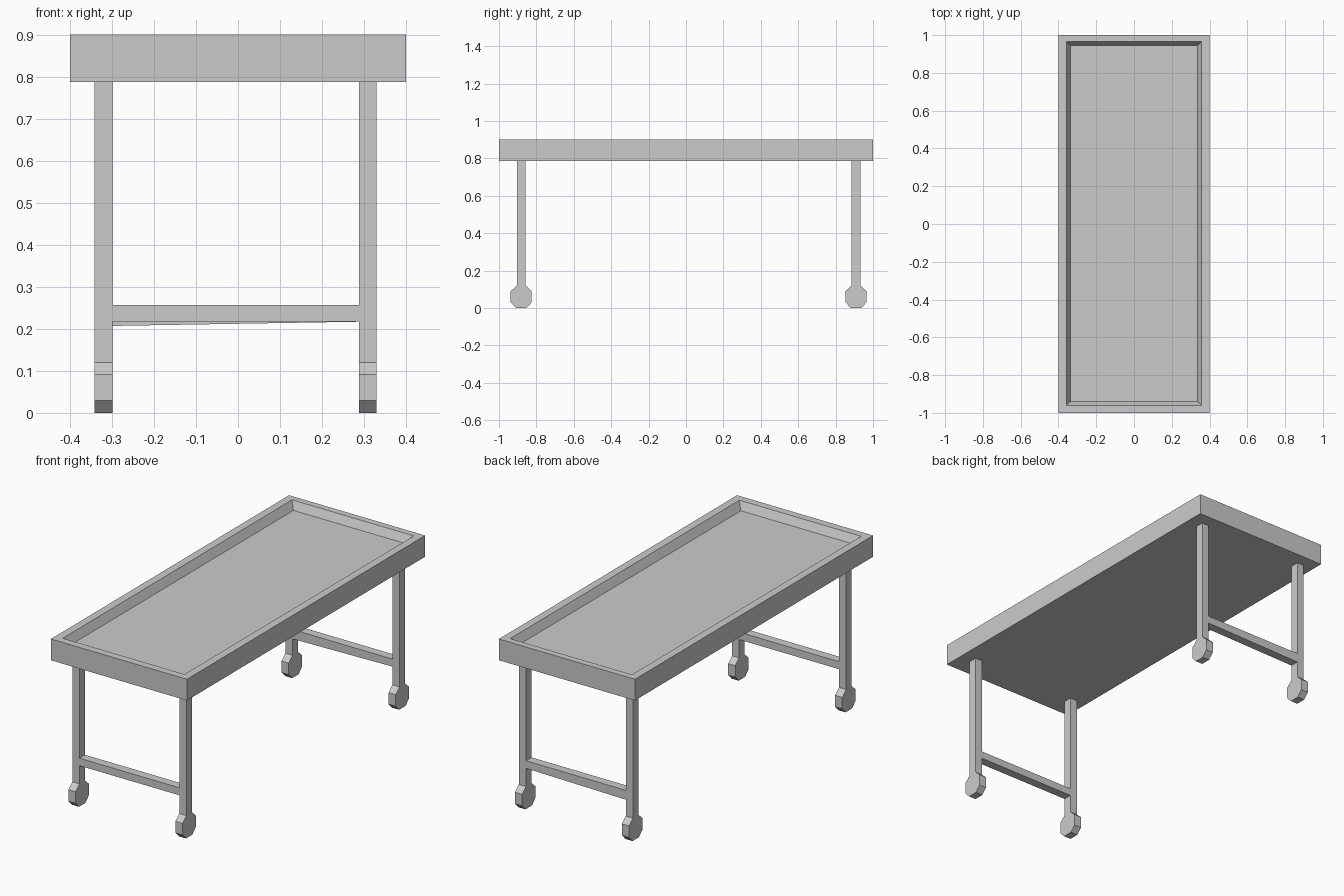
import bpy, bmesh

if "Cube" in bpy.data.objects:
    bpy.data.objects.remove(bpy.data.objects["Cube"])


def make_object(name, bm):
    bmesh.ops.recalc_face_normals(bm, faces=bm.faces)
    mesh = bpy.data.meshes.new(name)
    bm.to_mesh(mesh)
    bm.free()
    obj = bpy.data.objects.new(name, mesh)
    bpy.context.collection.objects.link(obj)
    return obj


def extrude_profile(name, points, offset):
    """Extrude a closed planar outline along an offset vector."""
    bm = bmesh.new()
    face = bm.faces.new([bm.verts.new(p) for p in points])
    ext = bmesh.ops.extrude_face_region(bm, geom=[face], use_keep_orig=True)
    new_verts = [e for e in ext["geom"] if isinstance(e, bmesh.types.BMVert)]
    bmesh.ops.translate(bm, verts=new_verts, vec=offset)
    return make_object(name, bm)


# Tray top: stacked rectangular loops, outside then down into the recess
bm = bmesh.new()
rings = []
for hx, y0, y1, z in ((0.4, -1, 1, 0.787), (0.4, -1, 1, 0.9),
                      (0.358, -0.96, 0.965, 0.9), (0.335, -0.939, 0.944, 0.858)):
    rings.append([bm.verts.new(p) for p in
                  ((-hx, y0, z), (hx, y0, z), (hx, y1, z), (-hx, y1, z))])
for a, b in zip(rings, rings[1:]):
    for i in range(4):
        j = (i + 1) % 4
        bm.faces.new((a[i], a[j], b[j], b[i]))
bm.faces.new(rings[0])
bm.faces.new(rings[-1])
make_object("tray_top", bm)

# Legs with octagonal feet, and a lower crossbar for each end
LEG_XS = (("left", -0.341), ("right", 0.288))
W, H = 0.042, 0.0235
for end, yc, low_left in (("front", -0.881, 0.217), ("back", 0.909, 0.207)):
    half = [(H, 0.787), (H, 0.12), (0.056, 0.091), (0.056, 0.03), (0.027, 0)]
    outline = half + [(-y, z) for y, z in reversed(half)]
    for side, x in LEG_XS:
        extrude_profile(f"{end}_{side}_leg",
                        [(x, yc + y, z) for y, z in outline], (W, 0, 0))
    x0, x1 = LEG_XS[0][1] + W, LEG_XS[1][1]
    y = yc - H
    extrude_profile(f"{end}_crossbar",
                    [(x0, y, low_left), (x1, y, 0.217), (x1, y, 0.257), (x0, y, 0.257)],
                    (0, 2 * H, 0))
